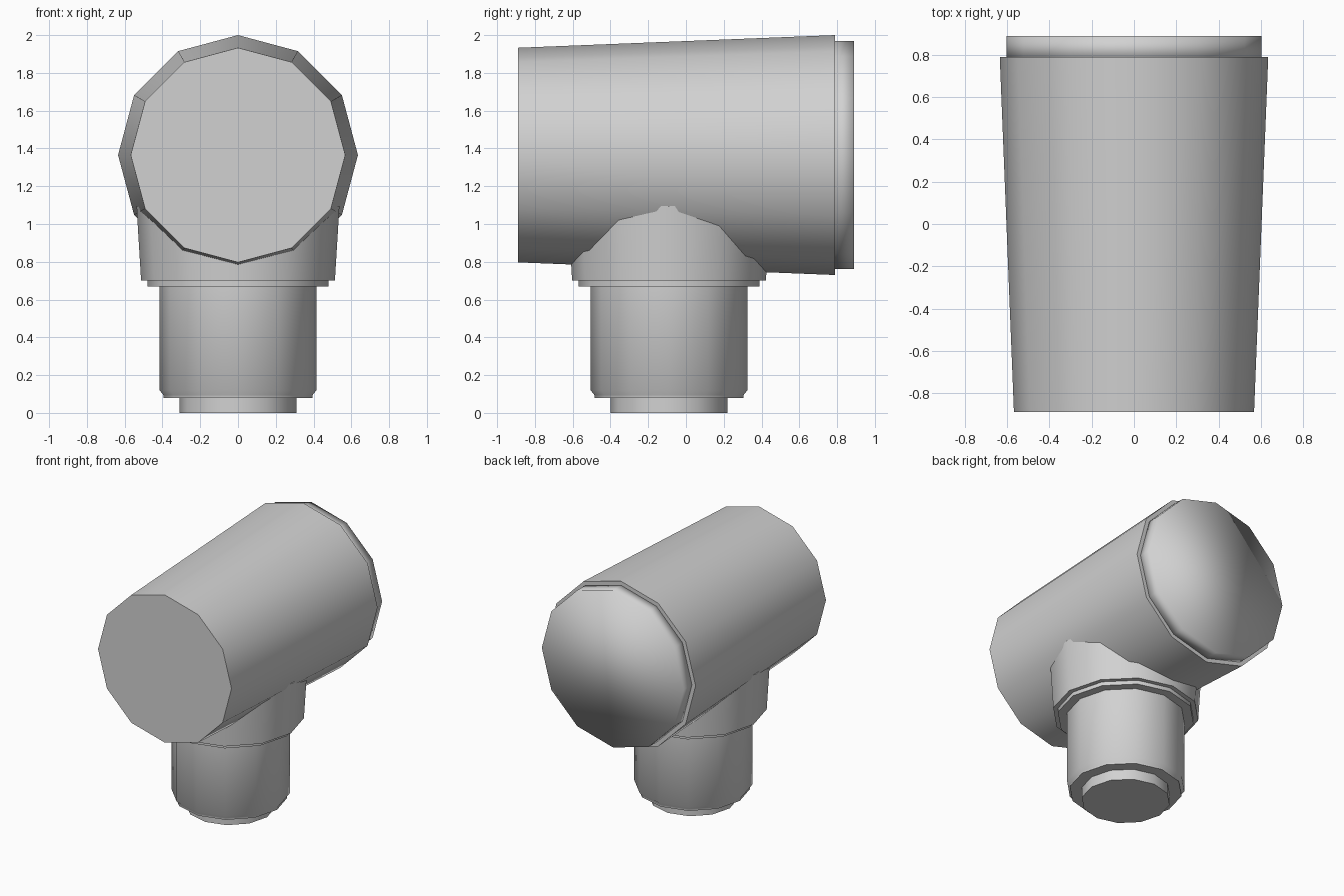
import bpy, bmesh, math
from mathutils import Matrix

if "Cube" in bpy.data.objects:
    bpy.data.objects.remove(bpy.data.objects["Cube"], do_unlink=True)

SIDES = 12
GREY = (0.64, 0.64, 0.64, 1.0)
grey = bpy.data.materials.new("plain_grey")
grey.use_nodes = True
grey.diffuse_color = GREY
grey.node_tree.nodes["Principled BSDF"].inputs["Base Color"].default_value = GREY


def lathe(name, profile, matrix, smooth_angle):
    """Spin (radius, height) points into a closed twelve-sided solid."""
    bm = bmesh.new()
    rings = []
    for r, h in profile:
        angles = [math.tau * i / SIDES for i in range(SIDES)]
        rings.append([bm.verts.new((r * math.cos(a), r * math.sin(a), h)) for a in angles])
    for low, high in zip(rings, rings[1:]):
        for i in range(SIDES):
            j = (i + 1) % SIDES
            bm.faces.new((low[i], low[j], high[j], high[i]))
    bm.faces.new(rings[0][::-1])
    bm.faces.new(rings[-1])
    bm.normal_update()
    mesh = bpy.data.meshes.new(name)
    bm.to_mesh(mesh)
    bm.free()
    mesh.materials.append(grey)
    obj = bpy.data.objects.new(name, mesh)
    obj.matrix_world = matrix
    bpy.context.collection.objects.link(obj)
    bpy.ops.object.select_all(action="DESELECT")
    obj.select_set(True)
    bpy.context.view_layer.objects.active = obj
    bpy.ops.object.shade_smooth_by_angle(angle=math.radians(smooth_angle))
    return obj


# Horizontal tapered head, its axis running front to back
head_axis = Matrix.Translation((0, 0, 1.365)) @ Matrix.Rotation(-math.pi / 2, 4, "X")
lathe("tapered_head", [(0.568, -0.89), (0.635, 0.79)], head_axis, 40)

# Back cap, shaded softly over its rim
lathe("back_cap", [(0.604, 0.77), (0.604, 0.89)], head_axis, 180)

# Upright stem parts, stacked under the head
stem_axis = Matrix.Translation((0, -0.09, 0))
lathe("stem_foot", [(0.31, 0), (0.31, 0.1)], stem_axis, 40)
lathe("stem", [(0.395, 0.08), (0.395, 0.095), (0.415, 0.12), (0.415, 0.69)], stem_axis, 45)
lathe("stem_collar", [(0.48, 0.67), (0.48, 0.72)], stem_axis, 40)
lathe("head_socket", [(0.513, 0.7), (0.537, 1.095)], stem_axis, 40)
